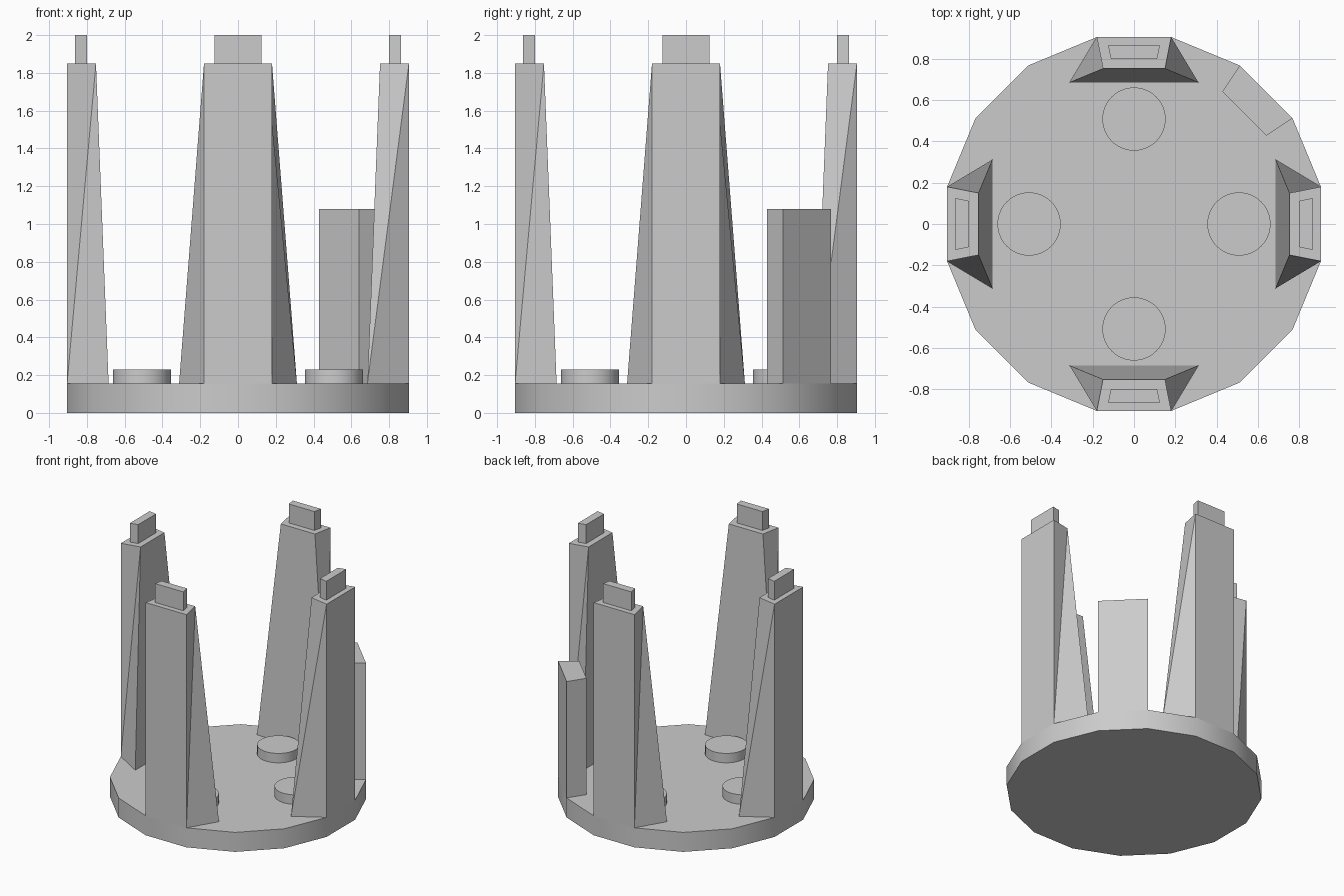
import bpy, bmesh
from math import pi, radians, sin, cos
from mathutils import Matrix

if "Cube" in bpy.data.objects:
    bpy.data.objects.remove(bpy.data.objects["Cube"], do_unlink=True)

# Single plain grey
grey = bpy.data.materials.new("plain_grey")
grey.use_nodes = True
colour = (0.6, 0.6, 0.6, 1)
grey.diffuse_color = colour
grey.node_tree.nodes["Principled BSDF"].inputs["Base Color"].default_value = colour

BASE_TOP = 0.155
PILLAR_TOP = 1.85
SIDES = 16
FLAT = 0.905                      # distance from centre to each base side
RADIUS = FLAT / cos(pi / SIDES)
HALF = RADIUS * sin(pi / SIDES)   # half the length of a base side


def loft(name, low, high, z0, z1, turn=0, smooth=False):
    """Solid between two outlines with equal point counts, turned about z."""
    bm = bmesh.new()
    a = [bm.verts.new((x, y, z0)) for x, y in low]
    b = [bm.verts.new((x, y, z1)) for x, y in high]
    bm.faces.new(a[::-1])
    bm.faces.new(b)
    n = len(a)
    for i in range(n):
        j = (i + 1) % n
        if low == high:
            bm.faces.new((a[i], a[j], b[j], b[i]))
        else:                     # twisted sides are split along a diagonal
            bm.faces.new((a[i], a[j], b[j]))
            bm.faces.new((a[i], b[j], b[i]))
    bm.transform(Matrix.Rotation(turn, 4, "Z"))
    bmesh.ops.recalc_face_normals(bm, faces=bm.faces)
    mesh = bpy.data.meshes.new(name)
    bm.to_mesh(mesh)
    bm.free()
    mesh.materials.append(grey)
    obj = bpy.data.objects.new(name, mesh)
    bpy.context.collection.objects.link(obj)
    if smooth:
        bpy.ops.object.select_all(action="DESELECT")
        obj.select_set(True)
        bpy.context.view_layer.objects.active = obj
        bpy.ops.object.shade_smooth_by_angle(angle=radians(30))
    return obj


def ring(count, radius, cy=0, phase=0):
    return [(radius * cos(phase + 2 * pi * i / count),
             cy + radius * sin(phase + 2 * pi * i / count)) for i in range(count)]


def wedge(outer, outer_y, inner, inner_y):
    """Four-sided outline facing -y, counter-clockwise."""
    return [(-outer, -outer_y), (outer, -outer_y), (inner, -inner_y), (-inner, -inner_y)]


# Sixteen-sided base
rim = ring(SIDES, RADIUS, phase=pi / SIDES)
loft("base", rim, rim, 0, BASE_TOP, smooth=True)

# Four tapering pillars, each with a top tab and a round pad inside it
foot = wedge(HALF, FLAT, 0.312, 0.685)
head = wedge(HALF, FLAT, 0.15, 0.752)
tab = wedge(0.125, 0.864, 0.112, 0.8)
pad = ring(48, 0.153, cy=-0.508)
for k, side in enumerate(("front", "left", "back", "right")):
    turn = k * pi / 2
    loft(side + "_pillar", foot, head, BASE_TOP, PILLAR_TOP, turn)
    loft(side + "_tab", tab, tab, PILLAR_TOP, 2, turn)
    loft(side + "_pad", pad, pad, BASE_TOP, 0.23, turn, smooth=True)

# Shorter upright block at the back left
block = wedge(HALF, FLAT, 0.15, 0.755)
loft("back_left_block", block, block, BASE_TOP, 1.08, 3 * pi / 4)
